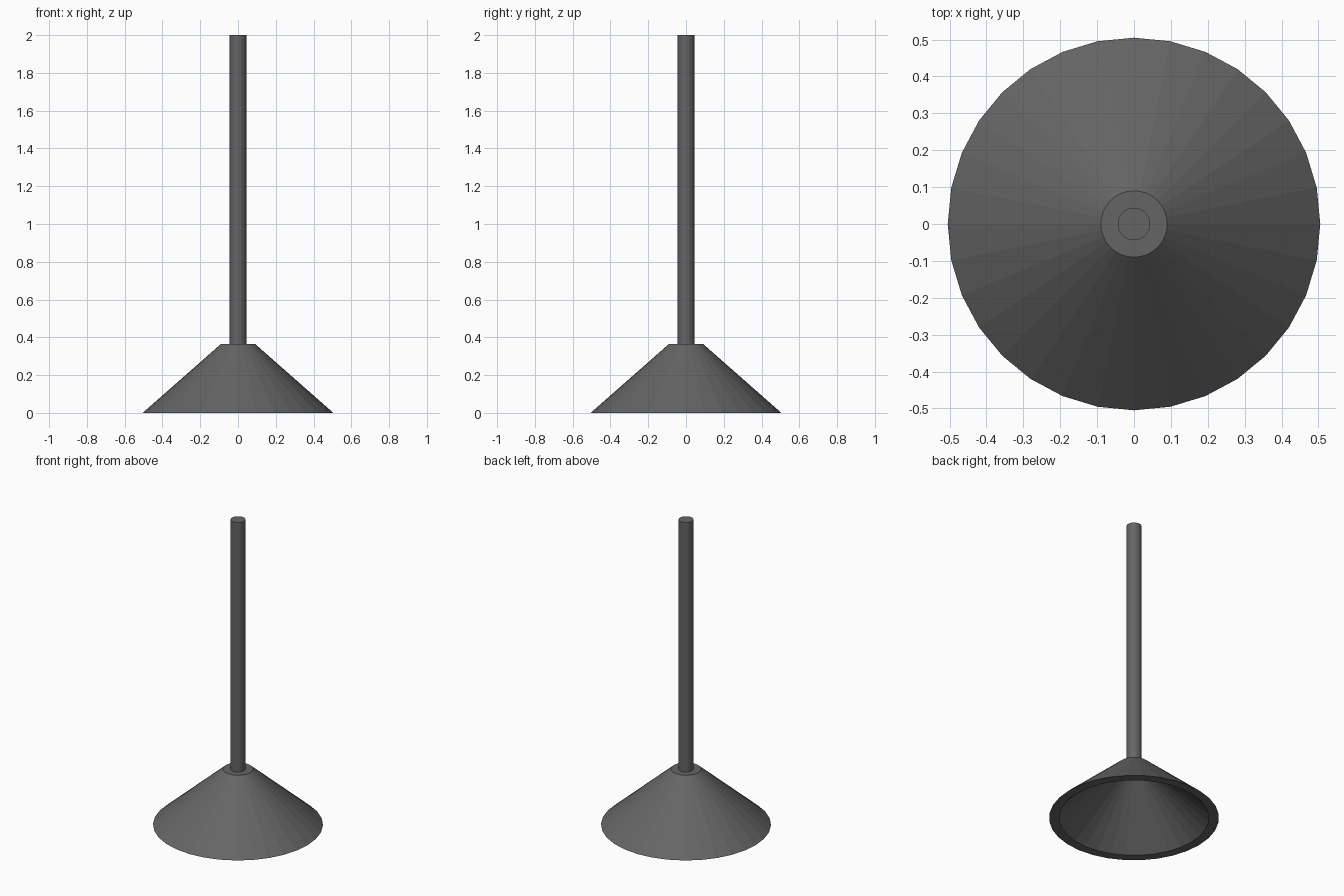
import bpy, bmesh, math

if "Cube" in bpy.data.objects:
    bpy.data.objects.remove(bpy.data.objects["Cube"])

SIDES = 32

grey = bpy.data.materials.new("dark_grey_metal")
grey.diffuse_color = (0.13, 0.13, 0.13, 1)
grey.use_nodes = True
grey.node_tree.nodes["Principled BSDF"].inputs["Base Color"].default_value = grey.diffuse_color


def lathe(name, profile):
    """Closed solid of revolution from (radius, z) rings, capped at both ends."""
    bm = bmesh.new()
    rings = [[bm.verts.new((r * math.cos(2 * math.pi * i / SIDES),
                            r * math.sin(2 * math.pi * i / SIDES), z))
              for i in range(SIDES)] for r, z in profile]
    for a, b in zip(rings, rings[1:]):
        for i in range(SIDES):
            j = (i + 1) % SIDES
            bm.faces.new((a[i], a[j], b[j], b[i]))
    bm.faces.new(rings[0])
    bm.faces.new(rings[-1])
    bmesh.ops.recalc_face_normals(bm, faces=bm.faces)
    me = bpy.data.meshes.new(name)
    bm.to_mesh(me)
    bm.free()
    me.materials.append(grey)
    ob = bpy.data.objects.new(name, me)
    bpy.context.collection.objects.link(ob)
    return ob


# hollow cone shade: outer top, outer rim, inner rim, inner top
lathe("lamp_shade", [(0.09, 0.365), (0.505, 0.0), (0.446, 0.0), (0.076, 0.325)])

# hanging rod
lathe("hanging_rod", [(0.044, 0.365), (0.044, 2.0)])
